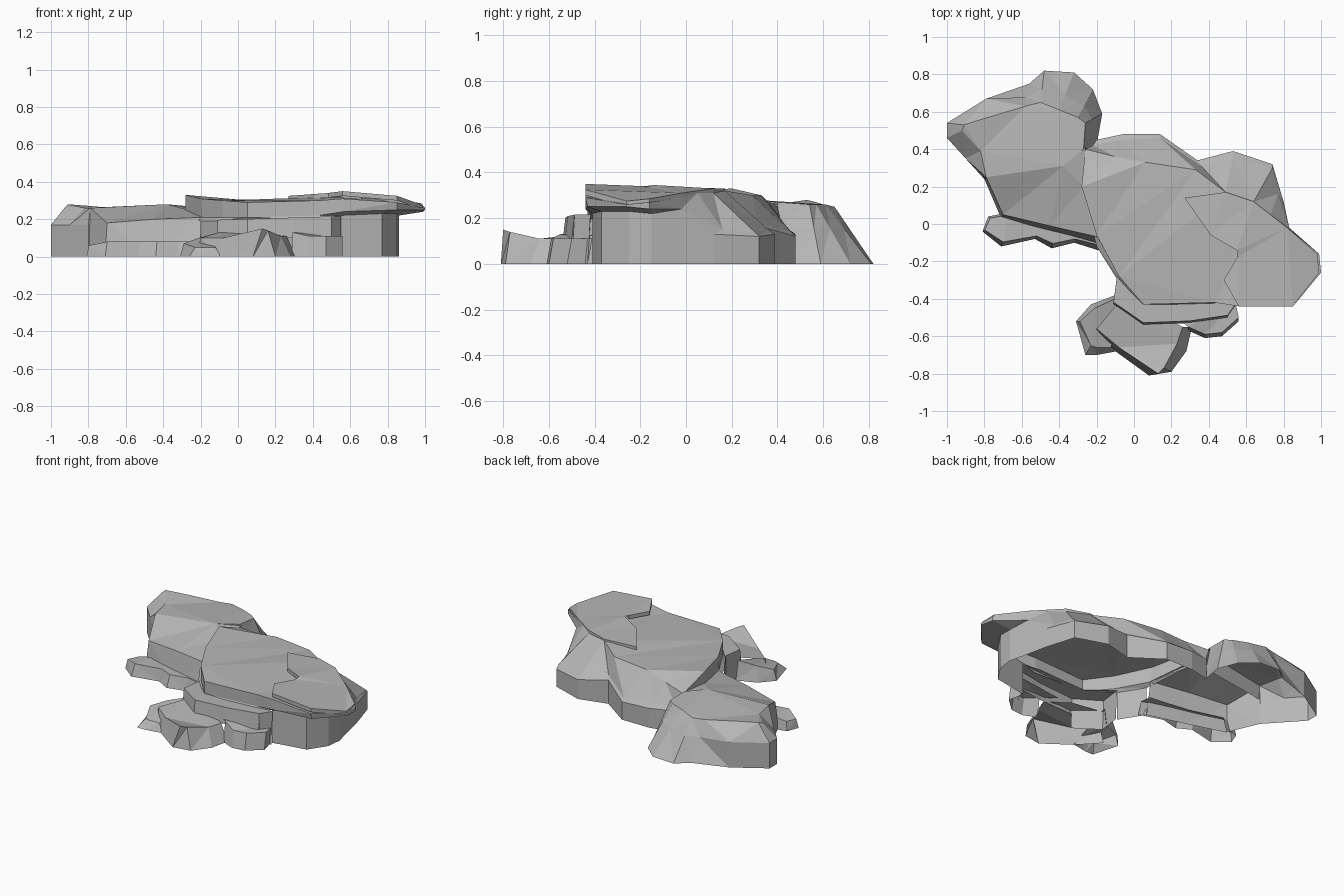
import bpy
import bmesh
from mathutils import Vector

default_cube = bpy.data.objects.get("Cube")
if default_cube:
    bpy.data.objects.remove(default_cube, do_unlink=True)


def make_material(name, colour):
    material = bpy.data.materials.new(name)
    material.use_nodes = True
    material.diffuse_color = colour
    shader = material.node_tree.nodes["Principled BSDF"]
    shader.inputs["Base Color"].default_value = colour
    shader.inputs["Roughness"].default_value = 0.9
    return material


stone_grey = make_material("stone grey", (0.47, 0.47, 0.47, 1))


def blend(lower, upper, amount):
    """Make a ring part of the way between two rings."""
    return [Vector((*a, 0)[:3]).lerp(Vector(b), amount) for a, b in zip(lower, upper)]


def rock(name, rings, buried=()):
    """Join rings from the ground up, cap the top and leave the underside open.
    Lowest wall columns listed in buried lie inside a neighbour and are left out."""
    bm = bmesh.new()
    loops = [[bm.verts.new((*point, 0)[:3]) for point in ring] for ring in rings]
    count = len(loops[0])
    for level, (lower, upper) in enumerate(zip(loops, loops[1:])):
        for i in range(count):
            j = (i + 1) % count
            if level > 0 or i not in buried:
                bm.faces.new((lower[i], lower[j], upper[j], upper[i]))
    bm.faces.new(loops[-1])
    bmesh.ops.triangulate(bm, faces=bm.faces[:], ngon_method="BEAUTY")
    loose = [vert for vert in bm.verts if not vert.link_faces]
    bmesh.ops.delete(bm, geom=loose, context="VERTS")
    mesh = bpy.data.meshes.new(name)
    bm.to_mesh(mesh)
    bm.free()
    mesh.materials.append(stone_grey)
    rock_object = bpy.data.objects.new(name, mesh)
    bpy.context.collection.objects.link(rock_object)
    return rock_object


# Main slab: footing, upright neck, overhanging lip with rear shoulders, top edge
slab_foot = [
    (-.28, .2), (-.2, -.12), (-.1, -.28), (.05, -.43), (.43, -.43), (.54, -.41),
    (.77, -.37), (.85, -.25), (.86, -.15), (.83, -.02), (.8, .12), (.74, .32),
    (.53, .39), (.34, .34), (.14, .48), (-.06, .48), (-.2, .45),
]
slab_lip = [
    (-.28, .2, .25), (-.19, -.08, .21), (-.08, -.28, .21), (.05, -.43, .23),
    (.43, -.42, .22), (.56, -.44, .24), (.85, -.43, .25), (1, -.26, .25),
    (.99, -.16, .24), (.83, -.02, .24), (.77, .16, .15), (.74, .3, .14),
    (.53, .36, .15), (.36, .31, .18), (.14, .46, .14), (-.08, .45, .15),
    (-.22, .42, .16),
]
slab_neck = [(x, y, lip[2] - .02) for (x, y), lip in zip(slab_foot, slab_lip)]
slab_top = [
    (-.28, .2, .33), (-.2, -.06, .31), (-.08, -.28, .3), (.05, -.43, .29),
    (.43, -.42, .3), (.56, -.44, .31), (.85, -.44, .29), (1, -.26, .26),
    (.99, -.16, .27), (.82, -.02, .29), (.73, .05, .31), (.64, .12, .31),
    (.49, .17, .32), (.33, .29, .3), (.06, .33, .3), (-.1, .36, .27),
    (-.26, .4, .25),
]
rock("main_slab", [slab_foot, slab_neck, slab_lip, slab_top], buried=(0, 2, 3, 4, 16))

# Split cap plate lying over the right end of the slab
cap_top = [
    (.27, .14, .325), (.41, -.06, .335), (.55, -.14, .345), (.66, -.28, .32),
    (.55, -.18, .34), (.48, -.3, .34), (.56, -.44, .35), (.85, -.44, .325),
    (.99, -.26, .275), (.98, -.16, .285), (.82, -.02, .31), (.64, .12, .33),
    (.49, .17, .33),
]
rock("cap_plate", [[(x, y, z - .025) for x, y, z in cap_top], cap_top])

# Rear left boulder with a sloping back
boulder_foot = [
    (-1, .46), (-.9, .35), (-.8, .24), (-.38, .3), (-.2, .42), (-.17, .59),
    (-.22, .72), (-.32, .81), (-.48, .82), (-.56, .75), (-.79, .67), (-1, .54),
]
boulder_top = [
    (-.92, .5, .27), (-.82, .39, .26), (-.79, .25, .26), (-.38, .31, .28),
    (-.27, .4, .27), (-.26, .54, .26), (-.3, .57, .26), (-.4, .61, .26),
    (-.5, .65, .25), (-.58, .63, .25), (-.78, .57, .27), (-.91, .53, .28),
]
boulder_waist = [
    (x, y, .17) if x < -.7 else point
    for (x, y), point in zip(boulder_foot, blend(boulder_foot, boulder_top, .6))
]
rock("rear_boulder", [boulder_foot, boulder_waist, boulder_top], buried=(2, 3))

# Sloping shelf joining the boulder and the slab
shelf_foot = [
    (-.8, .24), (-.71, .03), (-.45, -.05), (-.2, -.12), (-.27, .2), (-.26, .41),
    (-.38, .31),
]
shelf_top = [
    (-.79, .25, .26), (-.7, .05, .18), (-.45, -.01, .2), (-.19, -.07, .21),
    (-.27, .2, .25), (-.26, .41, .26), (-.38, .31, .28),
]
rock("sloping_shelf", [shelf_foot, shelf_top], buried=(3, 4, 5, 6))

# Low ledge at the foot of the shelf
ledge_foot = [
    (-.78, .04), (-.81, -.04), (-.71, -.12), (-.53, -.08), (-.44, -.13),
    (-.32, -.1), (-.16, -.15), (-.17, -.06), (-.45, -.02), (-.68, .06),
]
ledge_top = [
    (x * .985, y * .8, .06 if x < -.75 else .08) for x, y in ledge_foot
]
rock("low_ledge", [ledge_foot, ledge_top], buried=(6, 7, 8))

# Two steps below the front of the slab
step_outline = [
    (-.09, -.28), (-.11, -.43), (.05, -.54), (.3, -.53), (.5, -.5), (.55, -.43),
    (.4, -.41), (.06, -.41),
]
step_top = [(x, y + .012, .2 + .03 * x) for x, y in step_outline]
rock("upper_step", [step_outline, step_top], buried=(2, 3, 5, 6, 7))

foot_step = [
    (.2, -.5), (.29, -.57), (.38, -.61), (.47, -.6), (.56, -.52), (.54, -.43),
]
foot_step_top = [(x, y + .02, .13 - .02 * (x > .35)) for x, y in foot_step]
rock("lower_step", [foot_step, foot_step_top], buried=(0, 5))

# Upright riser between the two steps
riser_foot = [(-.11, -.43, .1), (.05, -.54, .1), (.3, -.53, .1), (.5, -.5, .1)]
riser_top = [(x, y + .012, .2 + .03 * x) for x, y, z in riser_foot]
rock("step_riser", [riser_foot, riser_top], buried=(3,))

# Pointed front boulder and its small neighbour
front_foot = [
    (-.22, -.55), (-.1, -.68), (.08, -.81), (.2, -.79), (.28, -.68), (.31, -.55),
    (.1, -.46), (-.1, -.42),
]
front_top = [
    (-.2, -.56, .1), (-.08, -.66, .1), (.13, -.8, .15), (.16, -.77, .14),
    (.23, -.64, .11), (.26, -.55, .11), (.1, -.47, .13), (-.1, -.44, .13),
]
rock("front_boulder", [front_foot, front_top], buried=(5, 6, 7))

pebble_foot = [
    (-.31, -.52), (-.26, -.7), (-.2, -.7), (-.09, -.68), (-.1, -.38), (-.23, -.43),
]
pebble_top = [
    (-.29, -.52, .07), (-.23, -.65, .05), (-.2, -.66, .05), (-.12, -.66, .05),
    (-.1, -.4, .13), (-.21, -.45, .1),
]
rock("small_front_rock", [pebble_foot, pebble_top], buried=(3,))
